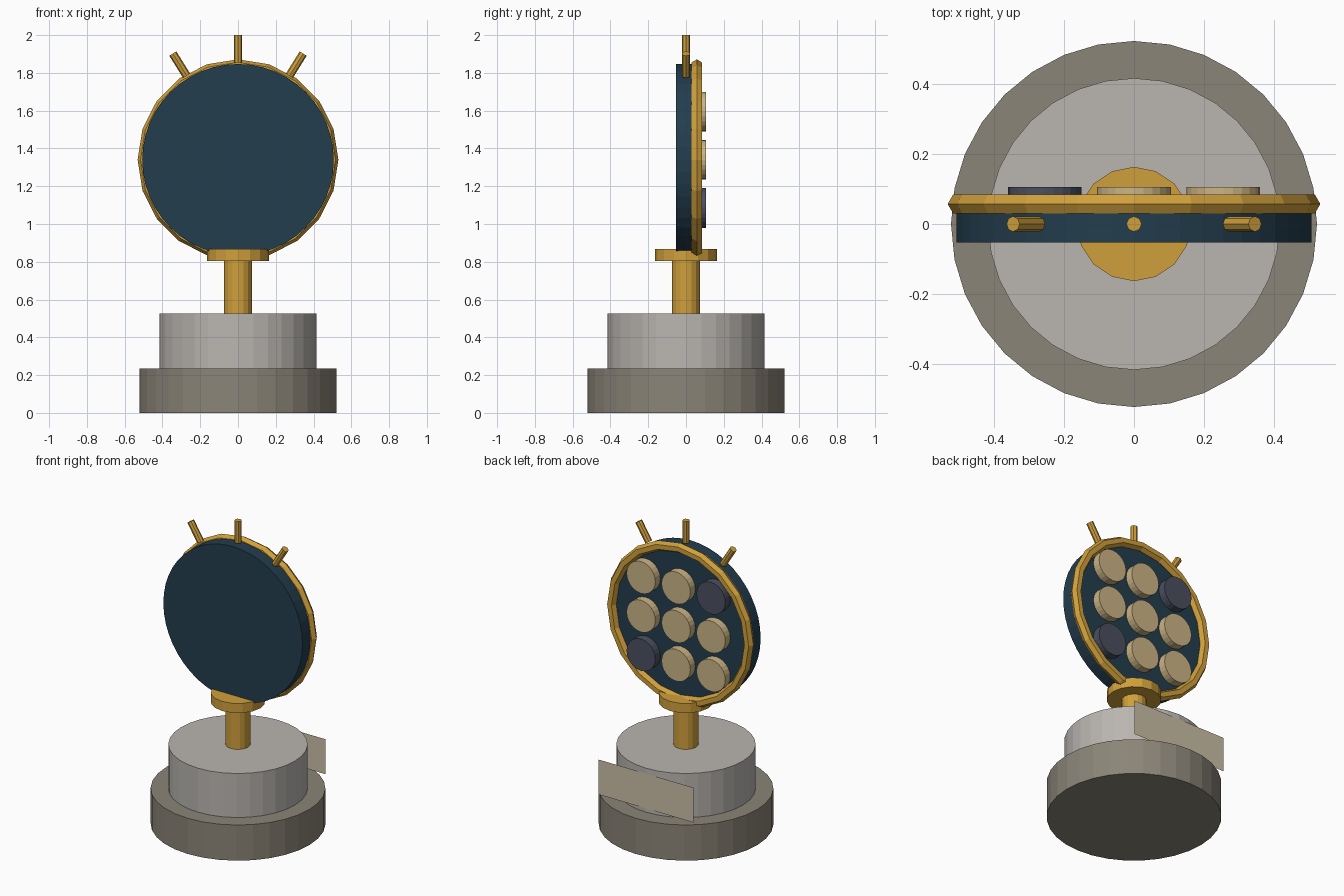
import bpy
import math
from mathutils import Vector

cube = bpy.data.objects.get("Cube")
if cube:
    bpy.data.objects.remove(cube, do_unlink=True)


def material(name, rgb):
    """Flat material from display colour values, converted to linear."""
    linear = [((c / 255 + 0.055) / 1.055) ** 2.4 for c in rgb]
    mat = bpy.data.materials.new(name)
    mat.use_nodes = True
    mat.diffuse_color = (*linear, 1)
    shader = mat.node_tree.nodes["Principled BSDF"]
    shader.inputs["Base Color"].default_value = (*linear, 1)
    return mat


stone = material("dark stone", (139, 133, 120))
marble = material("pale stone", (186, 182, 177))
gold = material("gold", (208, 160, 60))
navy = material("navy", (35, 61, 77))
cream = material("cream", (204, 181, 134))
slate = material("slate", (75, 80, 96))
tan = material("plaque tan", (203, 191, 166))


def finish(name, mat):
    obj = bpy.context.object
    obj.name = obj.data.name = name
    obj.data.materials.append(mat)
    return obj


def rod(name, mat, radius, start, end, sides):
    """Flat-shaded cylinder running between two points."""
    start, end = Vector(start), Vector(end)
    axis = end - start
    bpy.ops.mesh.primitive_cylinder_add(
        vertices=sides, radius=radius, depth=axis.length,
        location=(start + end) / 2,
        rotation=axis.to_track_quat('Z', 'Y').to_euler())
    return finish(name, mat)


# Pedestal: two stacked drums, post and collar
def drum(name, mat, radius, bottom, top, sides):
    return rod(name, mat, radius, (0, 0, bottom), (0, 0, top), sides)


drum("base", stone, 0.522, 0, 0.235, 32)
drum("upper_base", marble, 0.416, 0.235, 0.525, 32)
drum("post", gold, 0.075, 0.525, 0.81, 16)
drum("collar", gold, 0.163, 0.805, 0.868, 16)

# Flat plaque on the back of the upper drum
bpy.ops.mesh.primitive_plane_add(size=1, location=(0, 0.417, 0.375),
                                 rotation=(-math.pi / 2, 0, 0))
bpy.context.object.scale = (0.695, 0.23, 1)
finish("plaque", tan)

# Upright disc with a faceted ring round its back edge
centre = 1.34
rod("disc", navy, 0.507, (0, -0.053, centre), (0, 0.053, centre), 48)
bpy.ops.mesh.primitive_torus_add(
    major_segments=20, minor_segments=6, major_radius=0.5,
    minor_radius=0.0315, location=(0, 0.057, centre),
    rotation=(math.pi / 2, 0, 0))
finish("ring", gold)

# Three by three grid of buttons, two opposite corners dark
for row in (-1, 0, 1):
    for col in (-1, 0, 1):
        dark = row * col == -1 
        x, z = col * 0.255, centre + row * 0.255
        rod("button", slate if dark else cream, 0.105,
            (x, 0.045, z), (x, 0.105, z), 24)

# Three short rays above the disc
rod("centre_ray", gold, 0.022, (0, 0, 1.855), (0, 0, 2), 8)
for side, name in ((1, "left_ray"), (-1, "right_ray")):
    rod(name, gold, 0.022, (side * 0.272, 0, 1.785),
        (side * 0.345, 0, 1.902), 8)
